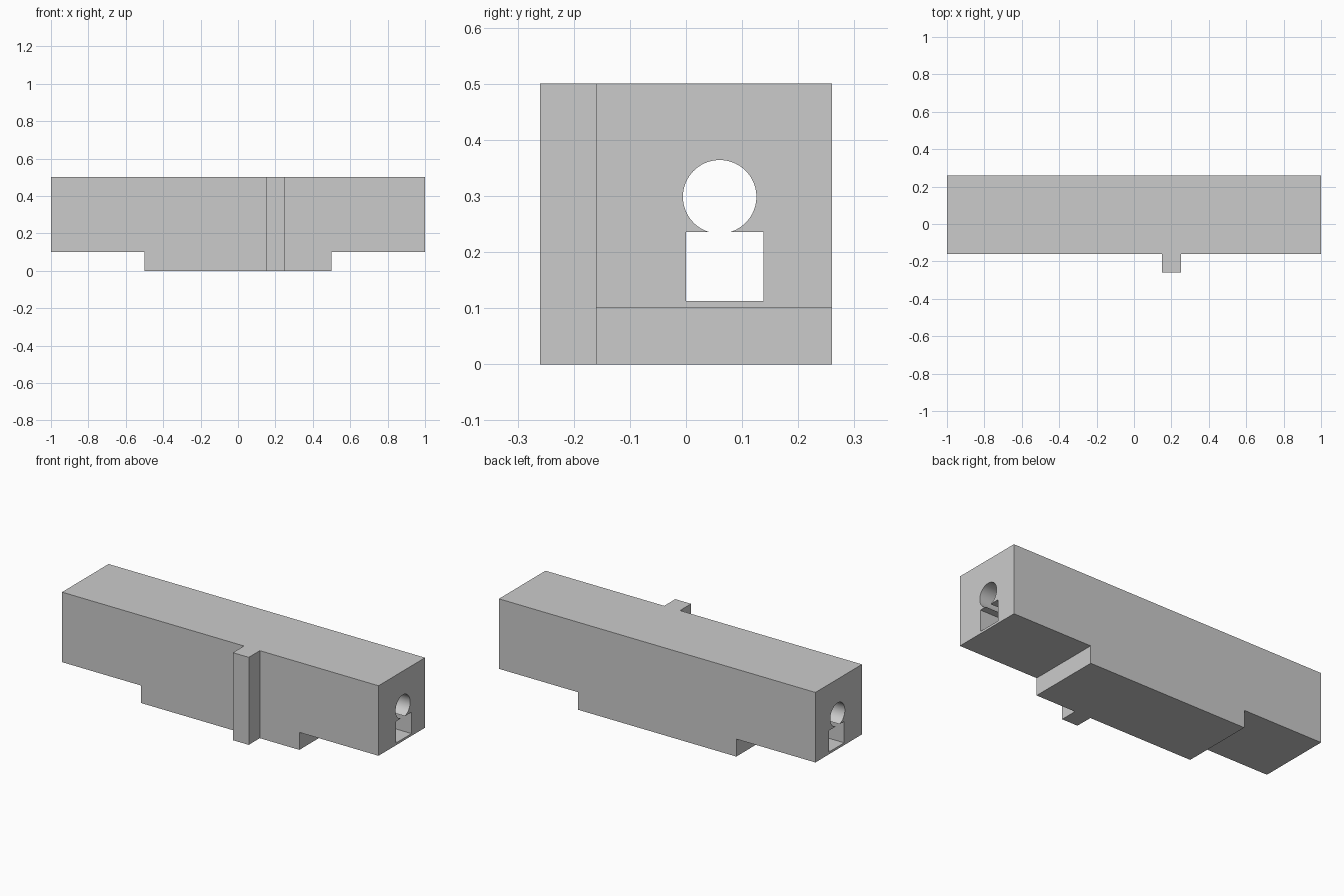
import bpy, bmesh
from math import asin, cos, sin, pi
from mathutils import Vector

if "Cube" in bpy.data.objects:
    bpy.data.objects.remove(bpy.data.objects["Cube"])


def prism(name, points, sweep):
    """Closed solid made by sweeping a planar outline along a vector."""
    bm = bmesh.new()
    face = bm.faces.new([bm.verts.new(p) for p in points])
    ext = bmesh.ops.extrude_face_region(bm, geom=[face], use_keep_orig=True)
    moved = [g for g in ext["geom"] if isinstance(g, bmesh.types.BMVert)]
    bmesh.ops.translate(bm, verts=moved, vec=Vector(sweep))
    bmesh.ops.recalc_face_normals(bm, faces=bm.faces[:])
    mesh = bpy.data.meshes.new(name)
    bm.to_mesh(mesh)
    bm.free()
    obj = bpy.data.objects.new(name, mesh)
    bpy.context.collection.objects.link(obj)
    return obj


def cut(target, cutter):
    """Subtract the cutter, then discard it."""
    cutter.hide_render = True
    mod = target.modifiers.new("cut", "BOOLEAN")
    mod.operation = "DIFFERENCE"
    mod.solver = "EXACT"
    mod.object = cutter
    bpy.context.view_layer.objects.active = target
    bpy.ops.object.modifier_apply(modifier=mod.name)
    bpy.data.objects.remove(cutter)


# Long block with the vertical rib on its front, from the plan outline
plan = [(-1, -0.16), (0.15, -0.16), (0.15, -0.26), (0.25, -0.26),
        (0.25, -0.16), (1, -0.16), (1, 0.26), (-1, 0.26)]
block = prism("block", [(x, y, 0) for x, y in plan], (0, 0, 0.5))

# Undercut at both ends leaves the lower step in the middle
for side in (-1, 1):
    notch = [(side * x, -0.4, z) for x, z in
             ((0.5, -0.1), (1.2, -0.1), (1.2, 0.1), (0.5, 0.1))]
    cut(block, prism("end_notch", notch, (0, 0.8, 0)))

# Keyhole channel through the length: round bore opening into a square slot
cy, cz, r, top = 0.06, 0.2985, 0.0655, 0.2355
start = asin((top - cz) / r)
sweep = pi - 2 * start
segments = 64
keyhole = [(cy + r * cos(start + sweep * i / segments),
            cz + r * sin(start + sweep * i / segments))
           for i in range(segments + 1)]
keyhole += [(0, top), (0, 0.113), (0.138, 0.113), (0.138, top)]
cut(block, prism("keyhole_cutter", [(-1.2, y, z) for y, z in keyhole], (2.4, 0, 0)))

# Smooth bore, crisp edges everywhere else
bpy.ops.object.select_all(action="DESELECT")
block.select_set(True)
bpy.context.view_layer.objects.active = block
bpy.ops.object.shade_smooth_by_angle()
